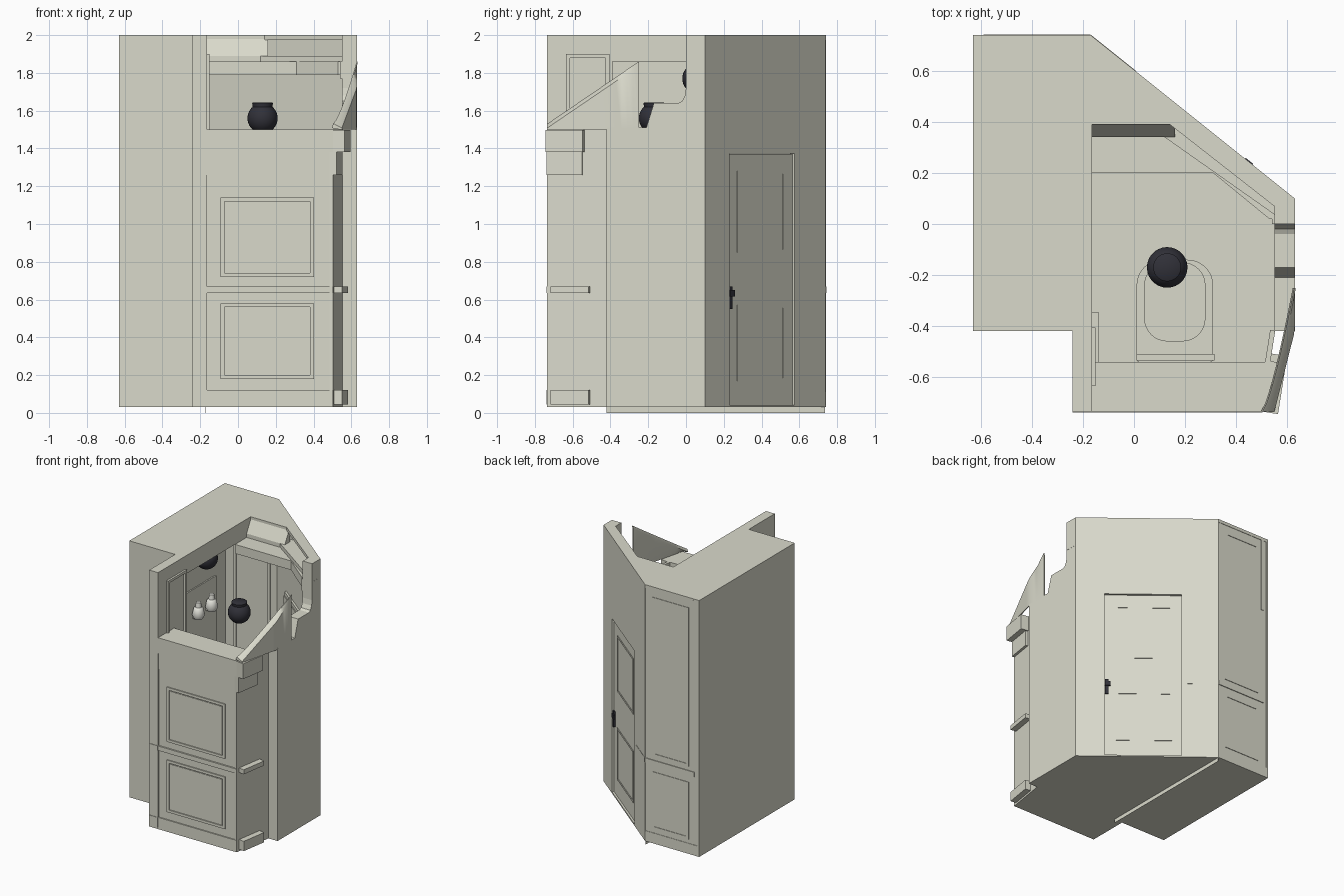
import bpy, bmesh, math
from mathutils import Vector

if "Cube" in bpy.data.objects:
    bpy.data.objects.remove(bpy.data.objects["Cube"])

def material(name, rgb):
    m = bpy.data.materials.new(name)
    m.diffuse_color = (*rgb, 1)
    m.use_nodes = True
    m.node_tree.nodes["Principled BSDF"].inputs["Base Color"].default_value = m.diffuse_color
    return m

STONE = material("warm_plaster", (0.70, 0.70, 0.60))
DARK = material("dark_metal", (0.03, 0.03, 0.04))
WHITE = material("lamp_white", (0.86, 0.86, 0.79))

def finish(name, bm, mat, smooth=False):
    bmesh.ops.recalc_face_normals(bm, faces=bm.faces)
    me = bpy.data.meshes.new(name)
    bm.to_mesh(me)
    bm.free()
    ob = bpy.data.objects.new(name, me)
    bpy.context.collection.objects.link(ob)
    me.materials.append(mat)
    if smooth:
        bpy.context.view_layer.objects.active = ob
        ob.select_set(True)
        bpy.ops.object.shade_smooth_by_angle(angle=math.radians(40))
        ob.select_set(False)
    return ob

def prism(name, pts, lo, hi, axis="z", mat=STONE):
    """Extrude a 2D outline along z (outline in xy) or x (outline in yz)."""
    put = (lambda a, b, h: (a, b, h)) if axis == "z" else (lambda a, b, h: (h, a, b))
    bm = bmesh.new()
    base = bm.faces.new([bm.verts.new(put(a, b, lo)) for a, b in pts])
    new = bmesh.ops.extrude_face_region(bm, geom=[base])["geom"]
    shift = Vector(put(0, 0, hi - lo))
    bmesh.ops.translate(bm, verts=[v for v in new if isinstance(v, bmesh.types.BMVert)], vec=shift)
    bm.faces.ensure_lookup_table()
    return finish(name, bm, mat)

def box(name, x0, x1, y0, y1, z0, z1, mat=STONE):
    return prism(name, [(x0, y0), (x1, y0), (x1, y1), (x0, y1)], z0, z1, mat=mat)

def slab(name, wall, u0, u1, n0, n1, z0, z1, mat=STONE):
    """Box along a wall line: u = distance along it, n = distance outward."""
    p, q = Vector(wall[0]), Vector(wall[1])
    d = (q - p).normalized()
    n = Vector((d.y, -d.x))
    pts = [p + d * u + n * k for u, k in ((u0, n0), (u1, n0), (u1, n1), (u0, n1))]
    return prism(name, [tuple(v) for v in pts], z0, z1, mat=mat)

def frame(name, wall, u0, u1, z0, z1, n0=0.0, n1=0.008, w=0.02):
    """Rectangular panel moulding."""
    slab(name + "_left", wall, u0, u0 + w, n0, n1, z0, z1)
    slab(name + "_right", wall, u1 - w, u1, n0, n1, z0, z1)
    slab(name + "_bottom", wall, u0 + w, u1 - w, n0, n1, z0, z0 + w)
    slab(name + "_top", wall, u0 + w, u1 - w, n0, n1, z1 - w, z1)

def lathe(name, prof, loc, mat, steps=28):
    bm = bmesh.new()
    vs = [bm.verts.new((r, 0, z)) for r, z in prof]
    es = [bm.edges.new(e) for e in zip(vs, vs[1:])]
    bmesh.ops.spin(bm, geom=vs + es, axis=(0, 0, 1), cent=(0, 0, 0), steps=steps, angle=2 * math.pi)
    bmesh.ops.remove_doubles(bm, verts=bm.verts, dist=1e-4)
    bmesh.ops.translate(bm, verts=bm.verts, vec=loc)
    return finish(name, bm, mat, True)

def rounded(x0, x1, y0, y1, r_back, r_front, n=8):
    out = []
    for cx, cy, r, a0 in ((x1 - r_front, y1 - r_front, r_front, 0), (x0 + r_front, y1 - r_front, r_front, 90),
                          (x0 + r_back, y0 + r_back, r_back, 180), (x1 - r_back, y0 + r_back, r_back, 270)):
        for i in range(n + 1):
            a = math.radians(a0 + 90 * i / n)
            out.append((cx + r * math.cos(a), cy + r * math.sin(a)))
    return out

# floor and the narrow sill strip under it
A, B, C, D = (.63, .10), (-.17, .74), (-.63, .74), (-.63, -.42)
prism("floor", [D, (-.24, -.42), (-.24, -.735), (.503, -.735), (.553, -.42), (.63, -.42), A, B, C], .03, .042)
box("floor_sill", -.171, -.169, -.42, .735, 0, .035)

# outer walls, open to the alcove inside
FRONT = ((-.165, -.726), (.503, -.726))
OBLIQUE = ((.503, -.735), (.553, -.42))
DIAGONAL, BACK, LEFT = (A, B), (B, C), (C, D)
slab("alcove_front_wall", (D, (-.24, -.42)), 0, .39, -.015, 0, .03, 2)
slab("left_wall", LEFT, 0, 1.16, -.015, 0, .03, 2)
slab("back_wall", BACK, 0, .46, -.015, -.003, .03, 2)
slab("oblique_wall", OBLIQUE, 0, .32, -.02, 0, .03, 1.5)
box("left_pier", -.24, -.165, -.735, -.39, .03, 2)

# right wall with stepped, cut-away top
prism("right_wall", [(-.42, .03), (.1, .03), (.1, 2), (.0, 2), (0, 1.72), (-.006, 1.68),
                     (-.02, 1.65), (-.04, 1.64), (-.17, 1.64), (-.21, 1.51), (-.42, 1.51)], .55, .63, "x")
box("right_cornice", .54, .631, 0, .085, 1.77, 1.86)

# front wall with panels, ledge and mouldings
slab("front_wall", FRONT, 0, .668, -.015, 0, .03, 1.27)
prism("front_ledge", [(-.165, -.735), (.503, -.735), (.534, -.54), (-.165, -.54)], 1.38, 1.5)
prism("ledge_apron", [(-.165, -.732), (.503, -.732), (.53, -.555), (-.165, -.555)], 1.26, 1.38)
slab("ledge_end_cap", OBLIQUE, 0, .2, 0, .062, 1.38, 1.498)
slab("ledge_end_apron", OBLIQUE, 0, .19, 0, .02, 1.26, 1.38)
for i, (z0, z1) in enumerate(((.18, .58), (.72, 1.14))):
    frame(f"front_panel_{i}", FRONT, .073, .567, z0, z1)
    slab(f"front_panel_field_{i}", FRONT, .10, .54, 0, .004, z0 + .027, z1 - .027)
slab("front_chair_rail", FRONT, 0, .668, 0, .012, .635, .67)
slab("front_skirting", FRONT, 0, .668, 0, .009, .03, .12)
for n, z0, z1 in (("skirting", .045, .12), ("chair_rail", .635, .67)):
    slab("oblique_" + n, OBLIQUE, .025, .23, 0, .045, z0, z1)
    slab("pier_" + n, ((-.24, -.735), (-.165, -.735)), 0, .075, 0, .004, z0, z1)

# sloping curved skirt over the front right corner: top rim follows a curve, foot follows the wall
N = 16
bm = bmesh.new()
rows = []
for i in range(N + 1):
    t = i / N
    y, z = -.735 + .485 * t, 1.53 + .33 * t
    xo = .55 + .08 * min(1, (y + .735) / .315)
    xi = min(.503 + .125 * t ** .75, xo - .002)
    rows.append([bm.verts.new(c) for c in ((xi, y, z), (xi + .006, y, z), (xo, y, z - .022),
                                           (xo, y, 1.5), (xo - .008, y, 1.5), (xi - .006, y, z - .022))])
for a, b in zip(rows, rows[1:]):
    for k in range(6):
        bm.faces.new((a[k], a[(k + 1) % 6], b[(k + 1) % 6], b[k]))
bm.faces.new(rows[0])
bm.faces.new(rows[-1])
finish("sloping_skirt", bm, STONE, True)

# ceiling around the cut-out and the stepped cornice below it
prism("ceiling", [D, (-.24, -.42), (-.24, -.735), (-.165, -.735), (-.165, .39), (.14, .39),
                  (.60, .03), (.63, .03), A, B, C], 1.975, 2)
prism("cornice", [(-.165, .2), (.31, .2), (.53, .02), (.62, .02), (.62, .09), (.2, .44), (-.165, .44)], 1.79, 1.86)
prism("cornice_upper", [(-.165, .34), (.12, .34), (.56, .03), (.62, .03), (.62, .09), (.2, .44), (-.165, .44)], 1.86, 1.89)
prism("cornice_slope", [(.34, 1.89), (.40, 1.89), (.40, 1.98), (.39, 1.98)], -.165, .16, "x")
box("alcove_beam", -.20, -.165, -.39, .44, 1.86, 1.98)

# panels on the back wall and inside the left pier
BACK_FACE = ((-.17, .737), (-.63, .737))
for i, (z0, z1) in enumerate(((.14, .58), (.70, 1.92))):
    frame(f"back_panel_{i}", BACK_FACE, .06, .37, z0, z1, 0, .004)
    frame(f"back_panel_inner_{i}", BACK, .06, .37, z0, z1, -.023, -.015)
    frame(f"pier_panel_{i}", ((-.165, -.735), (-.165, -.39)), .10, .33, z0, z1 - .02, 0, .015)
slab("back_chair_rail", BACK_FACE, 0, .42, 0, .006, .635, .67)
slab("back_skirting", BACK_FACE, 0, .46, 0, .003, .03, .11)
slab("back_corner_strip", BACK_FACE, .40, .42, 0, .005, 1.4, 1.99)

# diagonal wall pieces around the door opening
U0, U1, L = .19, .79, 1.024
slab("door_wall_right", DIAGONAL, 0, U0, -.015, 0, .03, 2)
slab("door_wall_left", DIAGONAL, U1, L, -.015, 0, .03, 2)
slab("door_wall_top", DIAGONAL, U0, U1, -.015, 0, 1.395, 2)
slab("door_leaf", DIAGONAL, U0, U1, -.035, -.015, .04, 1.37)
for n, a, b, z0, z1 in (("right", U0, U0 + .018, .03, 1.40), ("left", U1 - .03, U1, .03, 1.40),
                        ("top", U0, U1, 1.372, 1.40)):
    slab("door_frame_" + n, DIAGONAL, a, b, -.03, 0, z0, z1)
for i, (z0, z1) in enumerate(((.17, .57), (.85, 1.28))):
    frame(f"door_panel_{i}", DIAGONAL, U0 + .10, U1 - .10, z0, z1, -.015, -.012, .015)
    frame(f"door_panel_inner_{i}", DIAGONAL, U0 + .10, U1 - .10, z0, z1, -.042, -.035, .015)
slab("diagonal_chair_rail", DIAGONAL, U1 + .01, L, 0, .002, .635, .67)

# door handle, both sides
for side, n0, n1 in (("outer", -.015, -.002), ("inner", -.052, -.035)):
    slab("handle_plate_" + side, DIAGONAL, .212, .236, n0, n1, .55, .67, DARK)
slab("handle_knob_outer", DIAGONAL, .212, .25, -.01, .004, .615, .65, DARK)
slab("handle_lever_inner", DIAGONAL, .22, .29, -.075, -.063, .625, .64, DARK)
slab("handle_stem_inner", DIAGONAL, .22, .235, -.07, -.05, .622, .643, DARK)

# wall-hung toilet
prism("toilet_bowl", rounded(.03, .29, -.54, -.16, .02, .11), .12, .27)
prism("toilet_seat", rounded(.01, .31, -.54, -.14, .01, .10), .27, .285)
prism("toilet_lid", rounded(.04, .28, -.46, -.15, .09, .09), .285, .297)
box("toilet_hinge", .01, .315, -.535, -.51, .285, .31)
prism("toilet_backing_wall", [(-.165, -.70), (.50, -.70), (.532, -.54), (-.165, -.54)], .04, 1.27)
box("towel_rail", -.165, -.14, -.63, -.345, .75, .78)

# vanity, mirror and sconces in the alcove
box("vanity", -.615, -.36, .12, .62, .35, .55)
prism("basin", rounded(-.57, -.40, .22, .52, .05, .05), .55, .60)
box("mirror", -.615, -.605, .15, .60, .68, 1.35)
for i, y in enumerate((.32, .48)):
    lathe(f"sconce_shade_{i}", [(0, .075), (.018, .075), (.022, .04), (.034, .03), (.045, -.02), (.03, -.05), (0, -.05)],
          (-.56, y, 1.19), WHITE)
    box(f"sconce_arm_{i}", -.615, -.56, y - .008, y + .008, 1.13, 1.146)

# globe pendant lamps
R = .08
globe = [(R * math.cos(math.radians(a)), R * math.sin(math.radians(a))) for a in range(-90, 49, 12)]
globe[0] = (0, -R)
for n, loc in (("main", (.13, -.17, 1.56)), ("alcove", (-.31, .06, 1.77))):
    lathe("pendant_" + n, globe + [(.052, .06), (.055, .08), (.05, .084), (0, .084)], loc, DARK)
